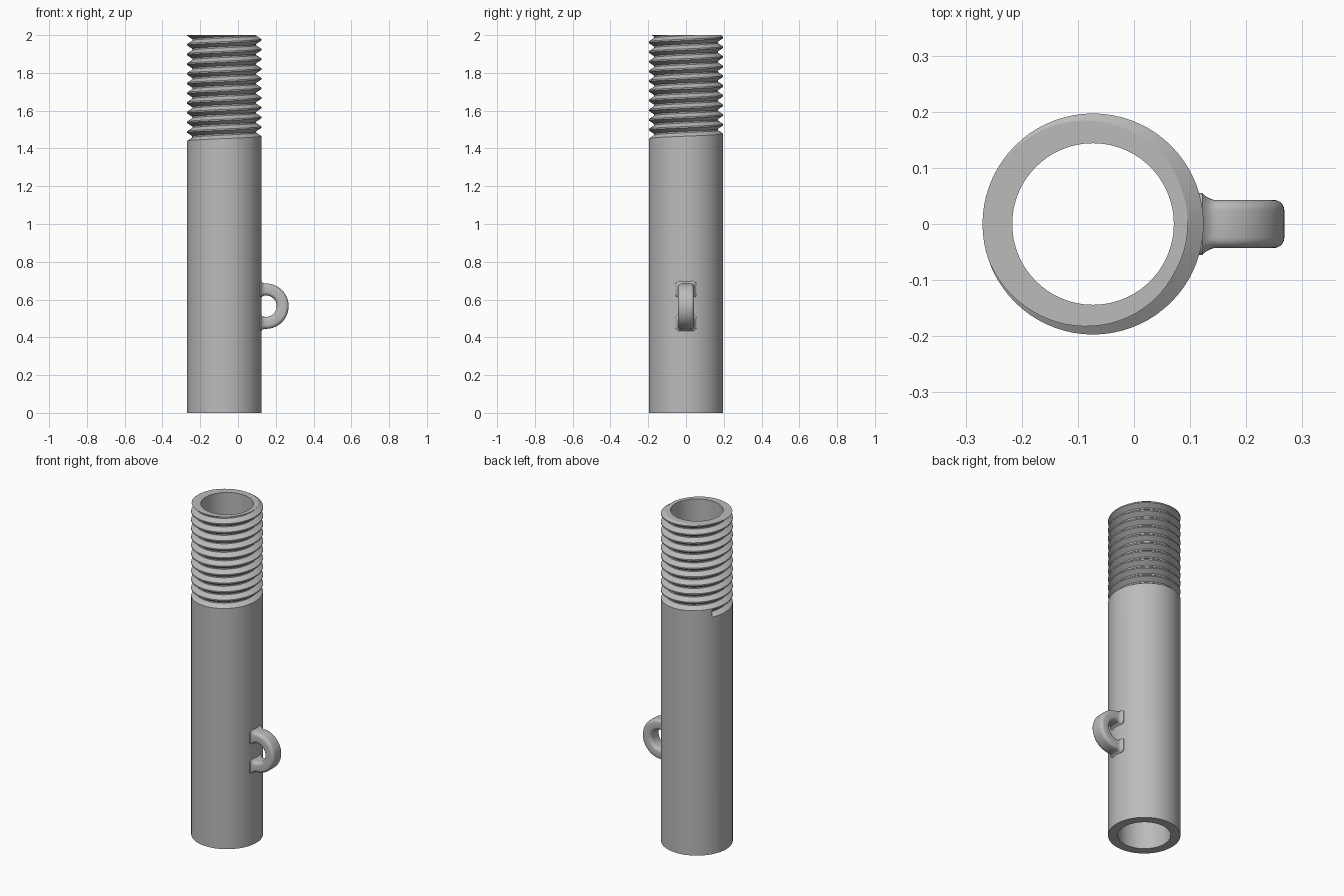
import bpy, bmesh
from math import cos, sin, pi, radians

if "Cube" in bpy.data.objects:
    bpy.data.objects.remove(bpy.data.objects["Cube"])

grey = bpy.data.materials.new("plain grey")
grey.use_nodes = True
GREY = (0.5, 0.5, 0.5, 1)
grey.diffuse_color = GREY
grey.node_tree.nodes["Principled BSDF"].inputs["Base Color"].default_value = GREY

AXIS_X, OUTER, INNER, HEIGHT = -0.073, 0.197, 0.144, 2.0
BASE, TURNS, DEPTH, SEGS = 1.435, 11, 0.028, 72
PITCH = (HEIGHT - BASE) / TURNS
# one thread turn: (share of pitch, radius)
TOOTH = [(0, OUTER), (0.36, OUTER - DEPTH), (0.5, OUTER - DEPTH), (0.86, OUTER), (1, OUTER)]


def finish(bm, name):
    bmesh.ops.remove_doubles(bm, verts=bm.verts, dist=0.00002)
    bmesh.ops.recalc_face_normals(bm, faces=bm.faces)
    mesh = bpy.data.meshes.new(name)
    bm.to_mesh(mesh)
    bm.free()
    mesh.materials.append(grey)
    obj = bpy.data.objects.new(name, mesh)
    bpy.context.collection.objects.link(obj)
    bpy.ops.object.select_all(action="DESELECT")
    obj.select_set(True)
    bpy.context.view_layer.objects.active = obj
    bpy.ops.object.shade_smooth_by_angle(angle=radians(30))
    return obj


def thread_radius(phase):
    phase %= 1
    for (p0, r0), (p1, r1) in zip(TOOTH, TOOTH[1:]):
        if phase <= p1:
            return r0 + (r1 - r0) * (phase - p0) / (p1 - p0)


# Threaded tube: closed profile columns, each raised along the helix
bm = bmesh.new()
columns = []
for i in range(SEGS + 1):
    turn = i / SEGS
    angle = radians(150) + 2 * pi * turn
    profile = [(INNER, 0), (OUTER, 0)]
    for k in range(TURNS + 1):
        for share, radius in TOOTH[:-1]:
            z = BASE + PITCH * (k + share + turn)
            if z > HEIGHT:
                z = HEIGHT
                radius = thread_radius((z - BASE) / PITCH - turn)
            profile.append((radius, z))
    profile.append((INNER, HEIGHT))
    columns.append([bm.verts.new((AXIS_X + r * cos(angle), r * sin(angle), z))
                    for r, z in profile])
for a, b in zip(columns, columns[1:]):
    for k in range(len(a)):
        n = (k + 1) % len(a)
        bm.faces.new((a[k], b[k], b[n], a[n]))
# wall closing the start of the groove
bm.faces.new(columns[0][2:7])
finish(bm, "threaded_tube")

# Side loop: rounded rectangle swept along a half ring with flared roots
RING_X, RING_Z, RING_R = 0.148, 0.565, 0.0885
HALF_T, HALF_W, CORNER = 0.0315, 0.043, 0.019
roots = [(0.095, 0.014), (0.122, 0.012), (0.127, 0.007), (0.134, 0.003), (0.142, 0)]
path = [(x, RING_Z - RING_R, -pi / 2, flare) for x, flare in roots]
for i in range(33):
    t = -pi / 2 + pi * i / 32
    path.append((RING_X + RING_R * cos(t), RING_Z + RING_R * sin(t), t, 0))
path += [(x, RING_Z + RING_R, pi / 2, flare) for x, flare in reversed(roots)]

bm = bmesh.new()
sections = []
for x, z, t, flare in path:
    section = []
    for q, (su, sv) in enumerate([(1, 1), (-1, 1), (-1, -1), (1, -1)]):
        for s in range(6):
            c = pi / 2 * (q + s / 5)
            u = su * (HALF_T + flare - CORNER) + CORNER * cos(c)
            v = sv * (HALF_W + flare - CORNER) + CORNER * sin(c)
            section.append(bm.verts.new((x + u * cos(t), v, z + u * sin(t))))
    sections.append(section)
for a, b in zip(sections, sections[1:]):
    for k in range(len(a)):
        n = (k + 1) % len(a)
        bm.faces.new((a[k], b[k], b[n], a[n]))
bm.faces.new(sections[0])
bm.faces.new(sections[-1])
finish(bm, "side_loop")
